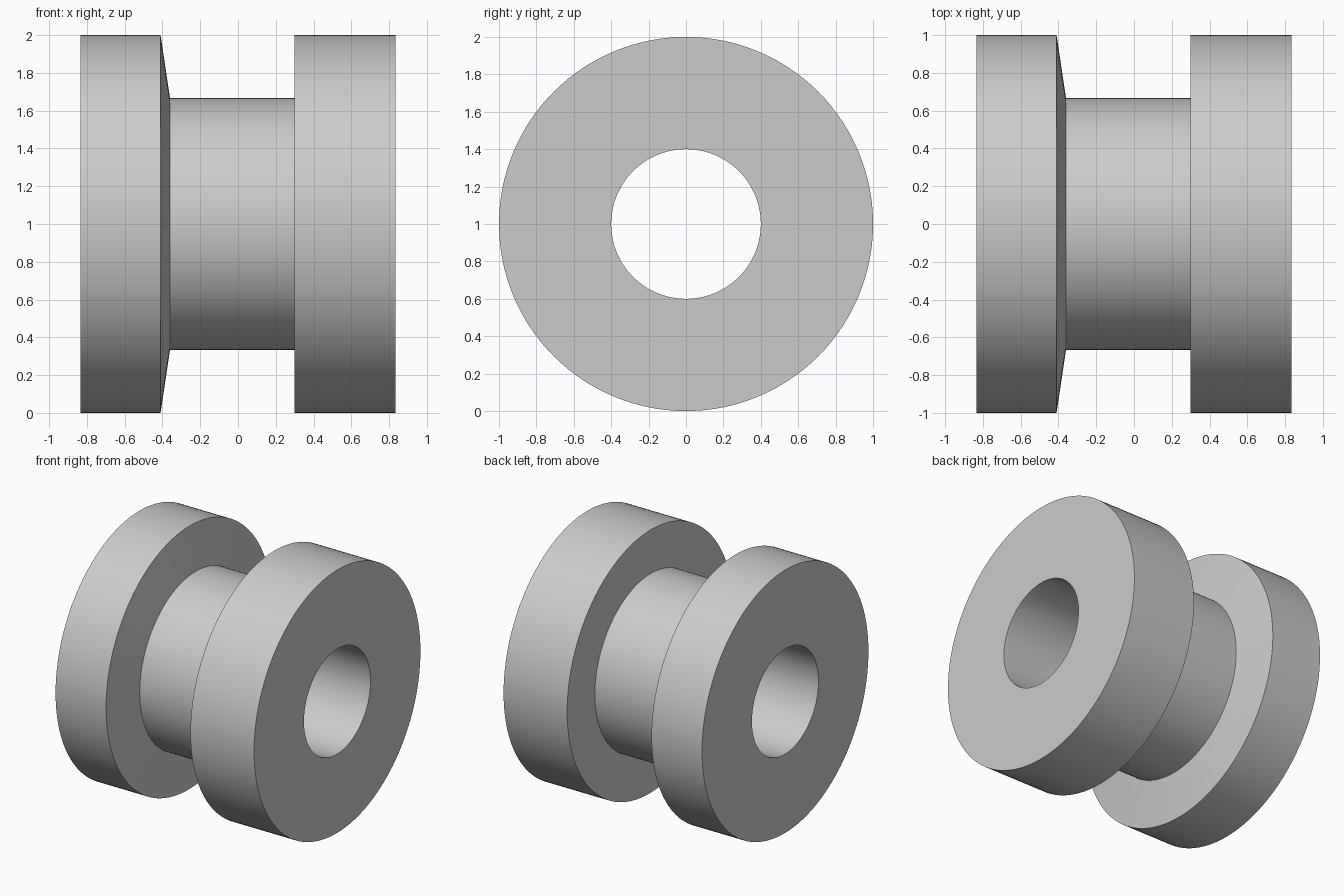
import bpy
import bmesh
import math
from mathutils import Vector

default_cube = bpy.data.objects.get("Cube")
if default_cube:
    bpy.data.objects.remove(default_cube, do_unlink=True)

SEGMENTS = 128
HALF_WIDTH = 0.835
FLANGE_RADIUS = 1.0
CORE_RADIUS = 0.667
BORE_RADIUS = 0.4

# Plain grey material
grey = bpy.data.materials.new("plain_grey")
grey.use_nodes = True
colour = (0.6, 0.6, 0.6, 1.0)
grey.diffuse_color = colour
grey.node_tree.nodes["Principled BSDF"].inputs["Base Color"].default_value = colour


def lathe(name, profile, centre):
    """Revolve a closed (x, radius) profile around the x axis."""
    bm = bmesh.new()
    verts = [bm.verts.new((x, 0, r)) for x, r in profile]
    edges = [bm.edges.new((v, verts[i - 1])) for i, v in enumerate(verts)]
    bmesh.ops.spin(bm, geom=verts + edges, cent=(0, 0, 0), axis=(1, 0, 0),
                   angle=math.tau, steps=SEGMENTS, use_duplicate=False)
    bmesh.ops.remove_doubles(bm, verts=bm.verts, dist=0.0005)
    bmesh.ops.recalc_face_normals(bm, faces=bm.faces)
    bmesh.ops.translate(bm, verts=bm.verts, vec=Vector(centre))
    mesh = bpy.data.meshes.new(name)
    bm.to_mesh(mesh)
    bm.free()
    mesh.materials.append(grey)
    obj = bpy.data.objects.new(name, mesh)
    bpy.context.collection.objects.link(obj)
    bpy.ops.object.select_all(action='DESELECT')
    obj.select_set(True)
    bpy.context.view_layer.objects.active = obj
    bpy.ops.object.shade_smooth_by_angle(angle=math.radians(30))
    return obj


# Flanged spool: tapered flange, core, square flange and a through bore
lathe("flanged_spool", [
    (-HALF_WIDTH, BORE_RADIUS),
    (-HALF_WIDTH, FLANGE_RADIUS),
    (-0.41, FLANGE_RADIUS),
    (-0.36, CORE_RADIUS),
    (0.30, CORE_RADIUS),
    (0.30, FLANGE_RADIUS),
    (HALF_WIDTH, FLANGE_RADIUS),
    (HALF_WIDTH, BORE_RADIUS),
], (0, 0, FLANGE_RADIUS))
